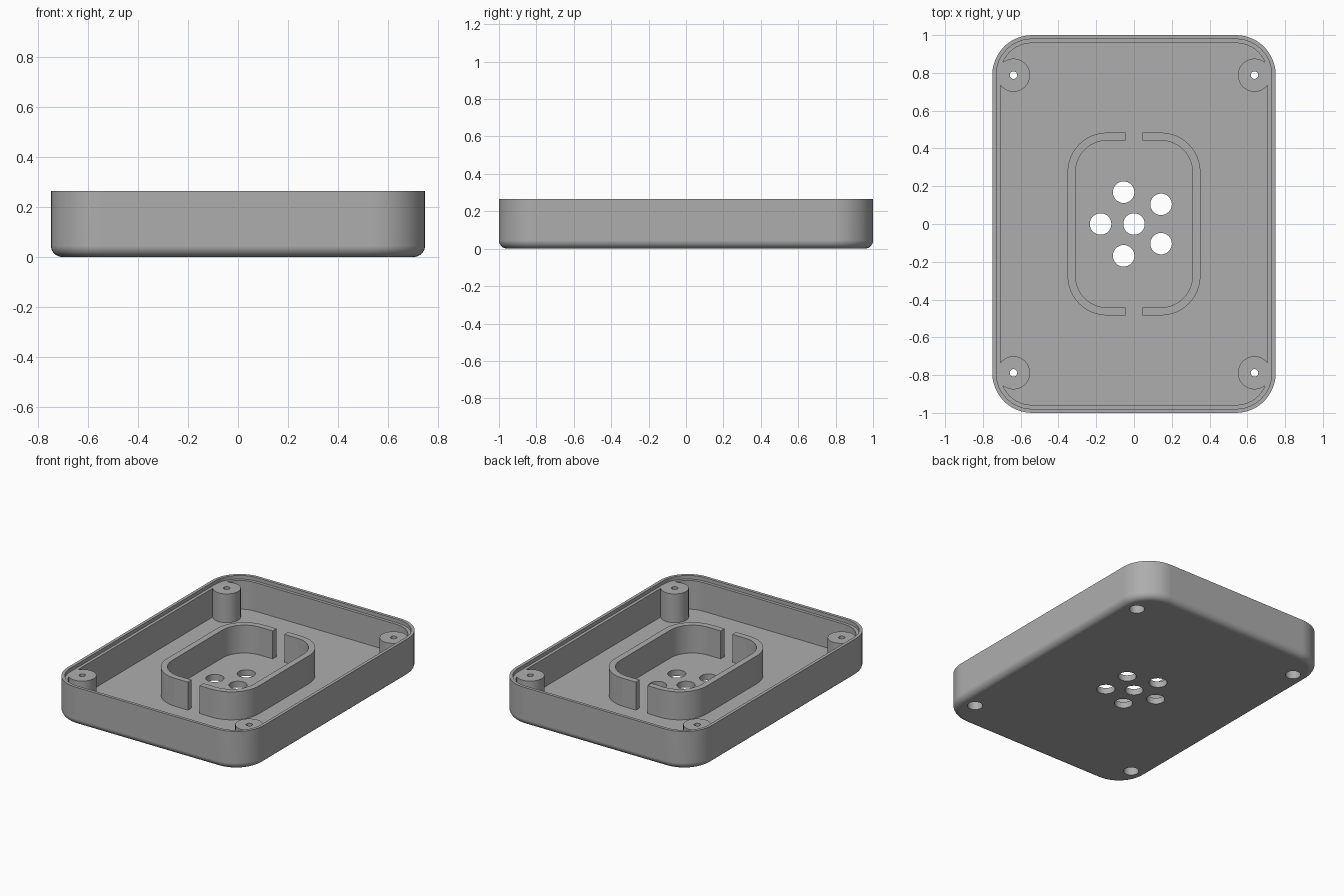
import bpy, bmesh
from math import sin, cos, pi, radians

if "Cube" in bpy.data.objects:
    bpy.data.objects.remove(bpy.data.objects["Cube"])

HALF_X, HALF_Y, HEIGHT = 0.75, 1.0, 0.265
CORNER, FILLET, WALL = 0.21, 0.045, 0.042
FLOOR, LEDGE = 0.042, 0.24

grey = bpy.data.materials.new("grey plastic")
grey.use_nodes = True
colour = (0.42, 0.42, 0.42, 1)
grey.diffuse_color = colour
grey.node_tree.nodes["Principled BSDF"].inputs["Base Color"].default_value = colour


def arc(cx, cy, r, start, end, n):
    angles = [radians(start + (end - start) * i / n) for i in range(n + 1)]
    return [(cx + r * cos(a), cy + r * sin(a)) for a in angles]


def rounded_rect(hx, hy, r, inset=0):
    x, y, r2 = hx - r, hy - r, r - inset
    return (arc(x, y, r2, 0, 90, 12) + arc(-x, y, r2, 90, 180, 12)
            + arc(-x, -y, r2, 180, 270, 12) + arc(x, -y, r2, 270, 360, 12))


def loft(name, sections):
    """Closed solid through a list of (outline, z) sections."""
    bm = bmesh.new()
    loops = [[bm.verts.new((x, y, z)) for x, y in pts] for pts, z in sections]
    for a, b in zip(loops, loops[1:]):
        for i in range(len(a)):
            j = (i + 1) % len(a)
            bm.faces.new((a[i], a[j], b[j], b[i]))
    bm.faces.new(loops[0][::-1])
    bm.faces.new(loops[-1])
    bmesh.ops.recalc_face_normals(bm, faces=bm.faces)
    mesh = bpy.data.meshes.new(name)
    bm.to_mesh(mesh)
    bm.free()
    mesh.materials.append(grey)
    obj = bpy.data.objects.new(name, mesh)
    bpy.context.collection.objects.link(obj)
    return obj


def turned(name, cx, cy, profile):
    return loft(name, [(arc(cx, cy, r, 0, 348.75, 31), z) for r, z in profile])


def cut(obj, cutters):
    for c in cutters:
        mod = obj.modifiers.new("cut", 'BOOLEAN')
        mod.operation, mod.solver, mod.object = 'DIFFERENCE', 'EXACT', c
    deps = bpy.context.evaluated_depsgraph_get()
    mesh = bpy.data.meshes.new_from_object(obj.evaluated_get(deps))
    obj.modifiers.clear()
    obj.data = mesh


# Tray: filleted bottom, wall with a stepped rim, flat floor
profile = [(FILLET * (1 - sin(a)), FILLET * (1 - cos(a)))
           for a in [i * pi / 16 for i in range(9)]]
profile += [(0, HEIGHT), (WALL / 2, HEIGHT), (WALL / 2, LEDGE), (WALL, LEDGE), (WALL, FLOOR)]
tray = loft("tray", [(rounded_rect(HALF_X, HALF_Y, CORNER, d), z) for d, z in profile])

# Screw bosses in the corners, with stepped screw holes from below
bosses, screw_holes = [], []
for sx, sy, place in ((1, 1, "back_left"), (-1, 1, "back_right"),
                      (1, -1, "front_left"), (-1, -1, "front_right")):
    x, y = sx * 0.638, sy * 0.788
    bosses.append(turned("boss_" + place, x, y, [(0.088, 0.02), (0.088, LEDGE + 0.0005)]))
    screw_holes.append(turned("screw_hole_cutter", x, y,
                              [(0.048, -0.1), (0.048, 0.17), (0.02, 0.17), (0.02, 0.4)]))

# Vent holes: one in the middle and five around it
centres = [(0, 0)] + arc(0, 0, 0.177, 36, 324, 4)
vents = [turned("vent_cutter", x, y, [(0.057, -0.1), (0.057, 0.2)]) for x, y in centres]

cut(tray, screw_holes + vents)
for boss, hole in zip(bosses, screw_holes):
    cut(boss, [hole])
for c in screw_holes + vents:
    bpy.data.objects.remove(c)


# Inner fence: two C-shaped halves with a gap between them
def half_outline(side, inset):
    hx, hy, r, gap = 0.352, 0.484, 0.21, 0.044
    x, y, r2 = hx - r, hy - r, r - inset
    pts = ([(gap, inset - hy)] + arc(x, -y, r2, -90, 0, 12)
           + arc(x, y, r2, 0, 90, 12) + [(gap, hy - inset)])
    return [(side * px, py) for px, py in pts]


fences = []
for side, name in ((1, "fence_left"), (-1, "fence_right")):
    outline = half_outline(side, 0) + half_outline(side, WALL)[::-1]
    fences.append(loft(name, [(outline, FLOOR - 0.01), (outline, LEDGE - 0.005)]))

# Smooth shading with sharp edges kept
bpy.ops.object.select_all(action='DESELECT')
for obj in [tray] + bosses + fences:
    obj.select_set(True)
    bpy.context.view_layer.objects.active = obj
bpy.ops.object.shade_smooth_by_angle(angle=radians(30))
for obj in [tray] + bosses + fences:
    obj.modifiers.new("clean normals", 'WEIGHTED_NORMAL').keep_sharp = True
